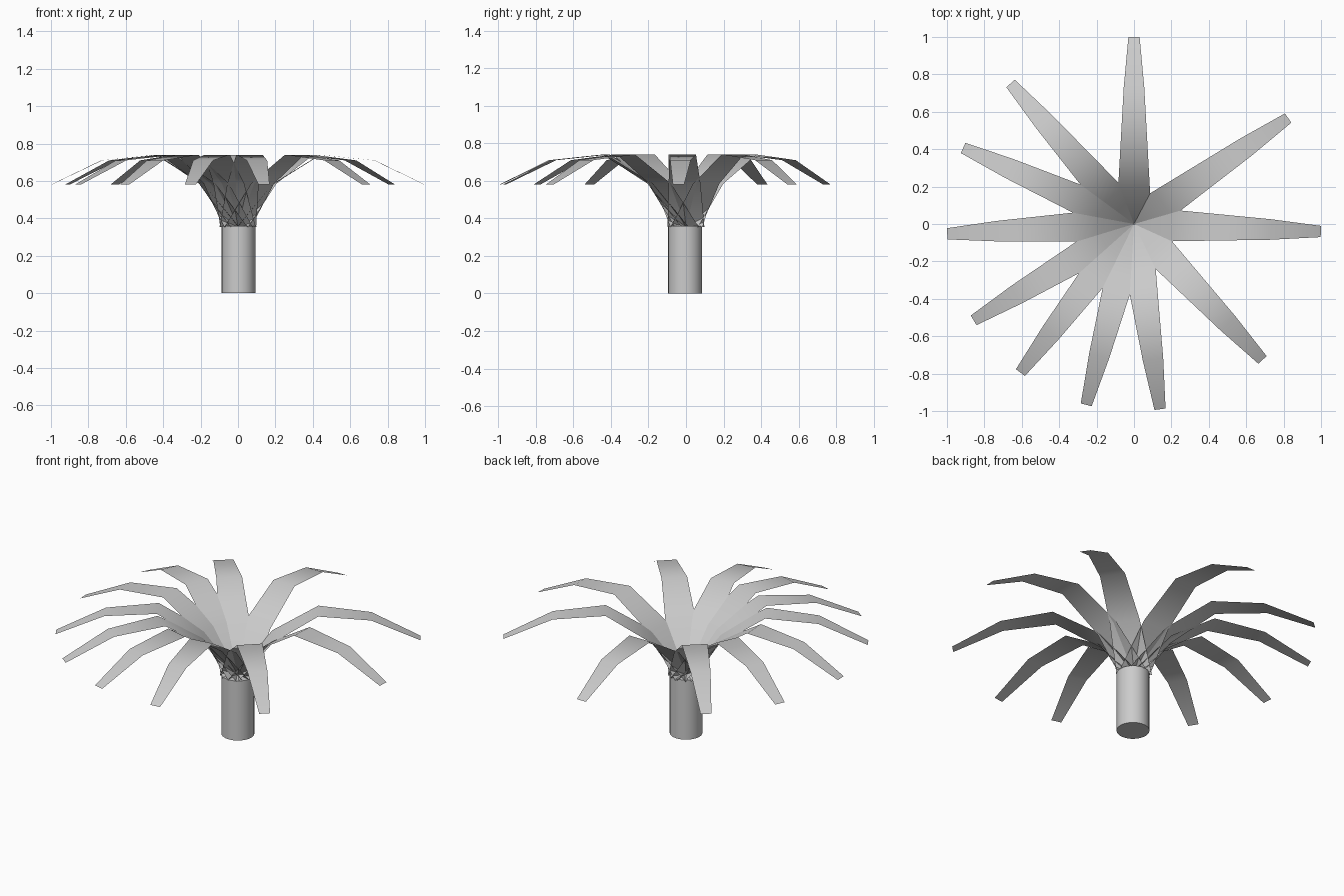
import bpy
import math
from mathutils import Matrix, Vector

if "Cube" in bpy.data.objects:
    bpy.data.objects.remove(bpy.data.objects["Cube"])

# trunk
bpy.ops.mesh.primitive_cylinder_add(vertices=32, radius=0.09, depth=0.36,
                                    location=(0.003, -0.005, 0.18))
trunk = bpy.context.object
trunk.name = "trunk"
bpy.ops.object.shade_smooth_by_angle()

# leaf strip stations: distance from centre, height, half width
PROFILE = [(0.0, 0.355, 0.098), (0.19, 0.585, 0.085), (0.44, 0.74, 0.071),
           (0.73, 0.71, 0.055), (1.0, 0.58, 0.03)]
# uneven directions of the leaves, in degrees
ANGLES = [90, 34.5, -2.3, -46.6, -82, -104.8, -127.4, -149, -177, 156, 131.3]


def add_leaf(index, degrees):
    turn = Matrix.Rotation(math.radians(degrees), 3, 'Z')
    verts = [turn @ Vector((r, side * w, z))
             for r, z, w in PROFILE for side in (-1, 1)]
    faces = [(2 * i, 2 * i + 2, 2 * i + 3, 2 * i + 1)
             for i in range(len(PROFILE) - 1)]
    mesh = bpy.data.meshes.new(f"leaf_{index}")
    mesh.from_pydata(verts, [], faces)
    # soft shading along the bend
    mesh.polygons.foreach_set("use_smooth", [True] * len(faces))
    leaf = bpy.data.objects.new(f"leaf_{index}", mesh)
    bpy.context.collection.objects.link(leaf)


# leaf crown
for i, a in enumerate(ANGLES, 1):
    add_leaf(i, a)
